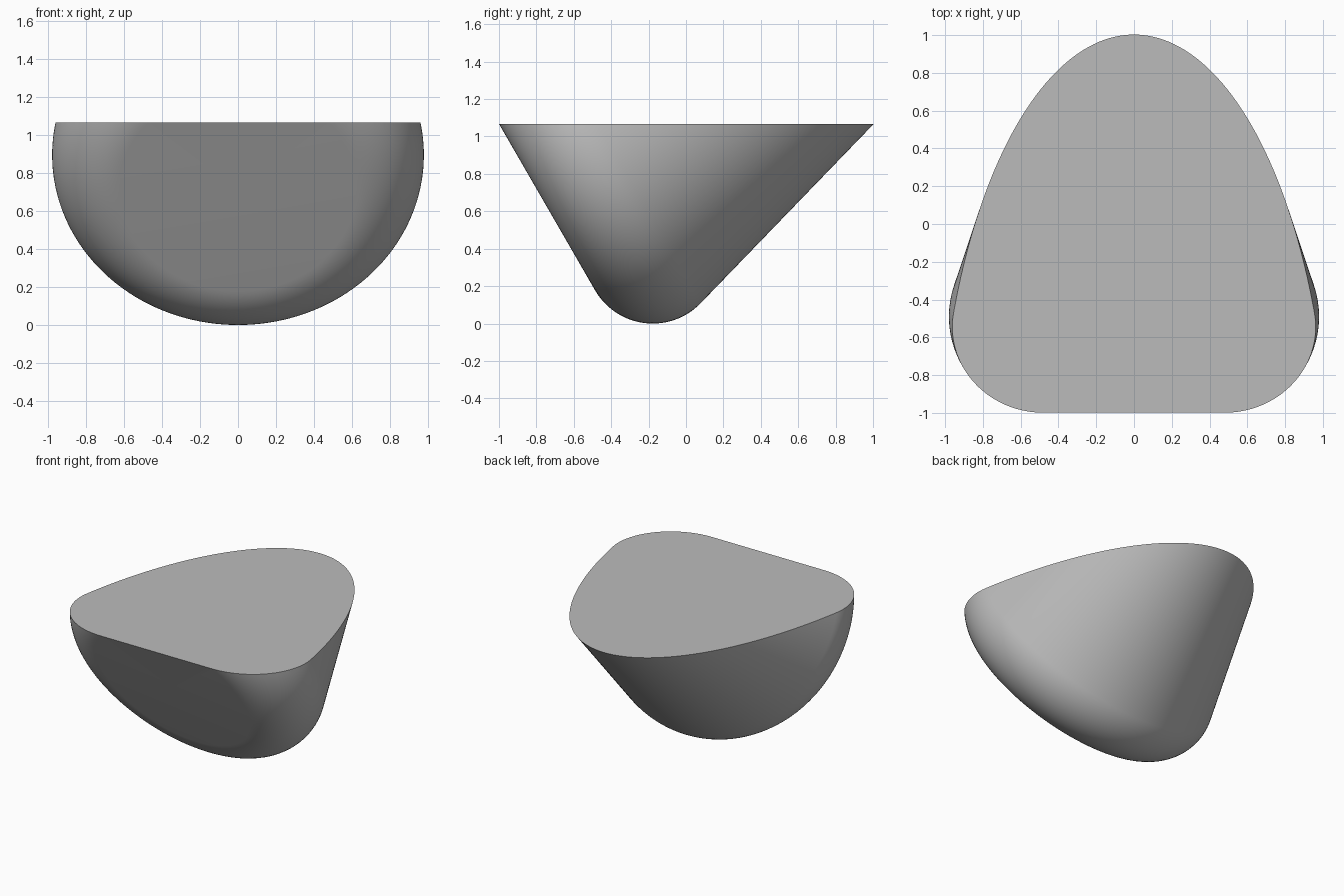
import bpy, bmesh, math
from mathutils import Matrix, Vector

cube = bpy.data.objects.get("Cube")
if cube:
    bpy.data.objects.remove(cube, do_unlink=True)

FILLET = 0.356                   # rounded rim radius
RIM = 0.624                      # radius of the flat front disc
TAPER = math.radians(16)         # cone narrowing toward the back
LENGTH = 1.6                     # cone length before trimming
TOP = 1.066                      # height of the flat cut
CENTRE = Vector((0, -0.49, 0.896))

grey = bpy.data.materials.new("plain grey")
grey.use_nodes = True
colour = (0.5, 0.5, 0.5, 1)
grey.diffuse_color = colour
grey.node_tree.nodes["Principled BSDF"].inputs["Base Color"].default_value = colour

# Half profile: flat disc, rounded rim, tapered side
profile = [(0, -FILLET)]
STEPS = 28
for i in range(STEPS + 1):
    a = -math.pi / 2 + (math.pi / 2 + TAPER) * i / STEPS
    profile.append((RIM + FILLET * math.cos(a), FILLET * math.sin(a)))
r, t = profile[-1]
profile.append((r - (LENGTH - t) * math.tan(TAPER), LENGTH))

# Revolve the profile about its axis
bm = bmesh.new()
verts = [bm.verts.new((x, 0, z)) for x, z in profile]
edges = [bm.edges.new(pair) for pair in zip(verts, verts[1:])]
bmesh.ops.spin(bm, geom=verts + edges, cent=(0, 0, 0), axis=(0, 0, 1),
               angle=math.tau, steps=144, use_duplicate=False)
bmesh.ops.remove_doubles(bm, verts=bm.verts, dist=1e-5)

# Tilt so the axis rises thirty degrees toward the back
tilt = Matrix.Translation(CENTRE) @ Matrix.Rotation(math.radians(-60), 4, "X")
bmesh.ops.transform(bm, matrix=tilt, verts=bm.verts)

# Slice off everything above the flat top and close it
cut = bmesh.ops.bisect_plane(bm, geom=bm.verts[:] + bm.edges[:] + bm.faces[:],
                             plane_co=(0, 0, TOP), plane_no=(0, 0, 1),
                             clear_outer=True)
rim = [e for e in cut["geom_cut"] if isinstance(e, bmesh.types.BMEdge)]
bmesh.ops.contextual_create(bm, geom=rim)
bmesh.ops.recalc_face_normals(bm, faces=bm.faces)

mesh = bpy.data.meshes.new("trimmed_cone")
bm.to_mesh(mesh)
bm.free()
mesh.materials.append(grey)
body = bpy.data.objects.new("trimmed_cone", mesh)
bpy.context.collection.objects.link(body)

# Smooth sides with a crisp top edge
bpy.ops.object.select_all(action="DESELECT")
body.select_set(True)
bpy.context.view_layer.objects.active = body
bpy.ops.object.shade_smooth_by_angle(angle=math.radians(30))
